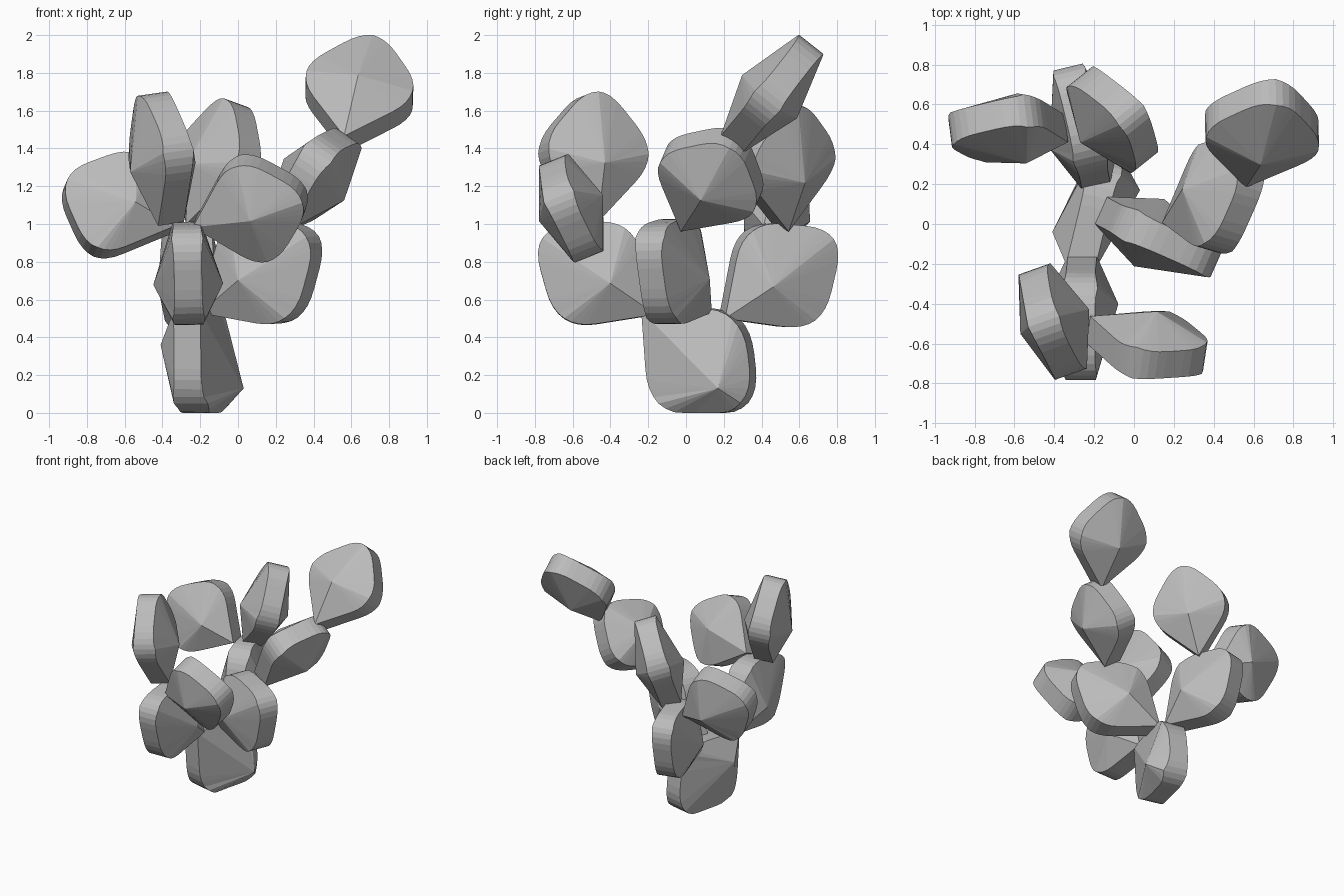
import bpy, bmesh, math
from mathutils import Vector as V

if "Cube" in bpy.data.objects:
    bpy.data.objects.remove(bpy.data.objects["Cube"])

grey = bpy.data.materials.new("plain_grey")
grey.diffuse_color = (0.5, 0.5, 0.5, 1)
grey.use_nodes = True
grey.node_tree.nodes["Principled BSDF"].inputs["Base Color"].default_value = grey.diffuse_color


def rounded_outline(corners, frac, segs=8):
    """Kite outline with a sharp first corner; each point lists the edges it lies by."""
    pts = [(corners[0], [0])]
    for i in (1, 2, 3):
        c = corners[i]
        a = c.lerp(corners[i - 1], frac)
        b = c.lerp(corners[(i + 1) % 4], frac)
        for k in range(segs + 1):
            t = k / segs
            p = a.lerp(c, t).lerp(c.lerp(b, t), t)
            half = segs / 2
            pts.append((p, [i - 1] if k < half else [i] if k > half else [i - 1, i]))
    return pts


def pad(name, tip, far, normal, width, frac=0.4, peak=0.185, peak_at=0.39,
        apexes=None, rim=0.073, lift=0.55):
    """Thick rounded kite with a four-sided shallow pyramid on both faces."""
    tip, far, n = V(tip), V(far), V(normal)
    axis = (far - tip).normalized()
    n = (n - axis * n.dot(axis)).normalized()
    side = axis.cross(n) * width / 2
    mid = tip.lerp(far, 0.48)
    corners = [tip, mid + side, far, mid - side]
    outline = rounded_outline(corners, frac)
    base = tip.lerp(far, peak_at)
    tops = [V(p) for p in apexes] if apexes else [base + n * peak, base - n * peak]

    bm = bmesh.new()
    loops = []
    for s, top in zip((1, -1), tops):
        loop = []
        for p, edges in outline:
            # lift the rounded rim towards the flat pyramid sides
            height = 0
            for e in edges:
                a = corners[e] + n * rim * s
                b = corners[(e + 1) % 4] + n * rim * s
                pn = (b - a).cross(top - a)
                height += (a - p).dot(pn) / n.dot(pn) / len(edges)
            height = rim * s + (height - rim * s) * lift
            loop.append(bm.verts.new(p + n * height))
        loops.append(loop)
    peaks = [bm.verts.new(p) for p in tops]
    count = len(outline)
    for i in range(count):
        j = (i + 1) % count
        bm.faces.new((loops[0][i], loops[0][j], loops[1][j], loops[1][i]))
        for loop, top in zip(loops, peaks):
            bm.faces.new((loop[i], loop[j], top))
    # keep everything resting on the ground
    for v in bm.verts:
        v.co.z = max(v.co.z, 0.0)
    bmesh.ops.dissolve_degenerate(bm, dist=1e-4, edges=bm.edges[:])
    bmesh.ops.recalc_face_normals(bm, faces=bm.faces[:])
    bmesh.ops.dissolve_limit(bm, angle_limit=math.radians(1.5),
                             verts=bm.verts[:], edges=bm.edges[:])
    me = bpy.data.meshes.new(name)
    bm.to_mesh(me)
    bm.free()
    me.materials.append(grey)
    bpy.context.collection.objects.link(bpy.data.objects.new(name, me))


# ground pad
pad("trunk_pad", (-0.27, -0.22, 0.54), (-0.13, 0.38, -0.01), (1, -0.25, 0), 0.77,
    frac=0.44, apexes=[(0.03, 0.17, 0.13), (-0.41, -0.04, 0.36)])

# three pads growing from the trunk
pad("right_branch_pad", (-0.17, 0.07, 0.53), (0.46, -0.22, 0.98), (-0.38, -0.92, 0), 0.73)
pad("front_branch_pad", (-0.26, -0.16, 0.52), (-0.27, -0.83, 0.97), (1, 0.03, 0), 0.72,
    peak_at=0.36)
pad("back_branch_pad", (-0.19, 0.19, 0.5), (-0.34, 0.83, 0.97), (1, 0.25, 0), 0.73,
    peak_at=0.36)

# pads on the right branch
pad("right_upper_pad", (0.2, -0.01, 1.0), (0.63, 0.28, 1.5), (0.8, -0.24, -0.55), 0.7,
    peak=0.2, peak_at=0.47)
pad("right_top_pad", (0.56, 0.24, 1.42), (0.73, 0.71, 2.01), (0, -0.82, 0.56), 0.72,
    peak_at=0.43)

# pads on the front branch
pad("front_tall_pad", (-0.355, -0.49, 1.0), (-0.465, -0.49, 1.77), (0.93, 0.33, 0.15), 0.7)
pad("front_side_pad", (-0.23, -0.53, 1.01), (0.42, -0.69, 1.16), (0.1, -0.93, -0.3), 0.7,
    peak_at=0.49)

# pads on the back branch
pad("back_side_pad", (-0.34, 0.48, 0.97), (-0.98, 0.48, 1.24), (0, -0.93, 0.33), 0.71,
    peak_at=0.35)
pad("back_tall_pad", (-0.22, 0.5, 0.98), (0.01, 0.55, 1.72), (0.75, 0.6, -0.28), 0.68)
